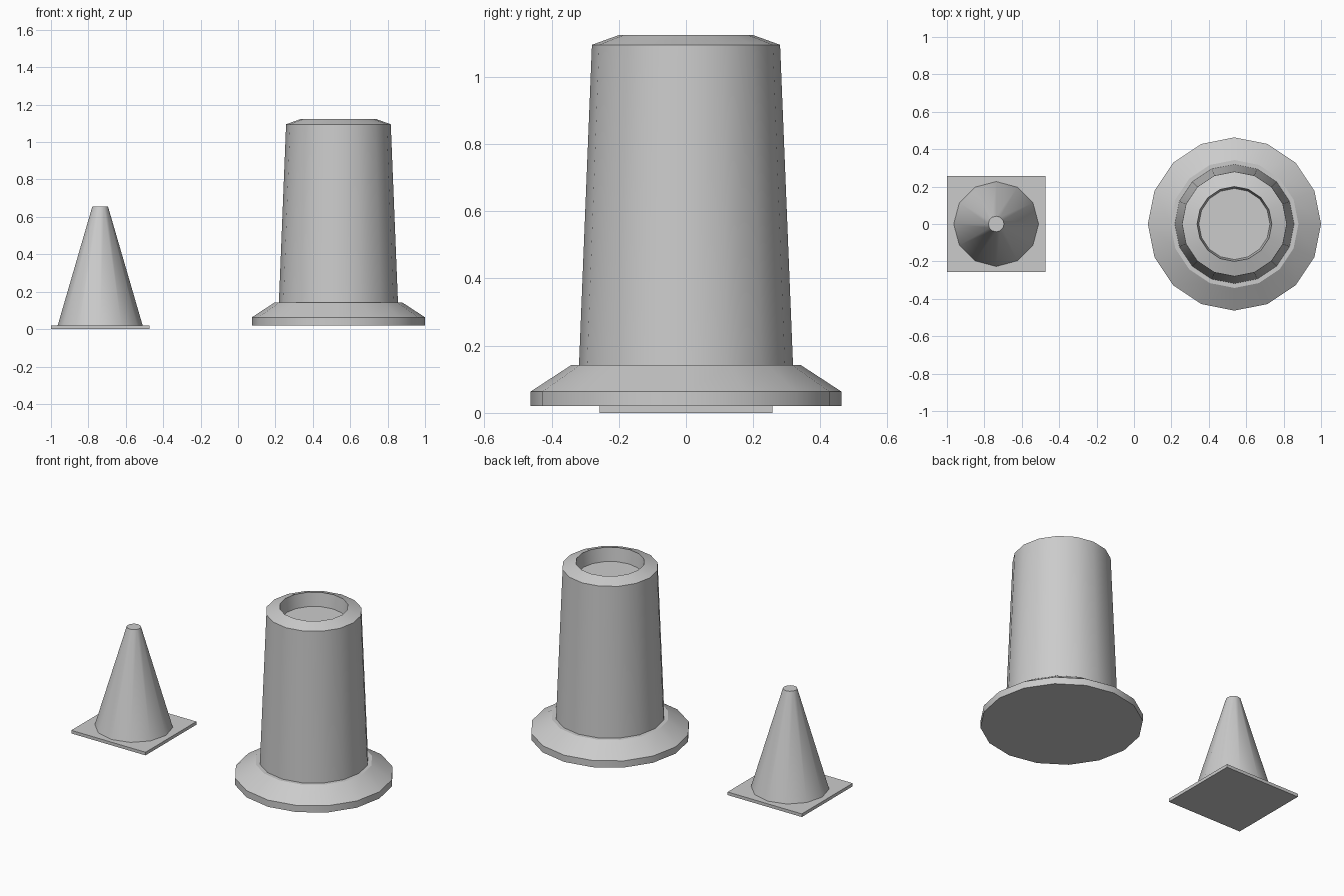
import bpy, bmesh, math

cube = bpy.data.objects.get("Cube")
if cube:
    bpy.data.objects.remove(cube, do_unlink=True)

grey = bpy.data.materials.new("plain_grey")
grey.use_nodes = True
colour = (0.6, 0.6, 0.6, 1)
grey.diffuse_color = colour
grey.node_tree.nodes["Principled BSDF"].inputs["Base Color"].default_value = colour


def finish(name, bm, location):
    bmesh.ops.recalc_face_normals(bm, faces=bm.faces)
    mesh = bpy.data.meshes.new(name)
    bm.to_mesh(mesh)
    bm.free()
    mesh.materials.append(grey)
    obj = bpy.data.objects.new(name, mesh)
    obj.location = location
    bpy.context.collection.objects.link(obj)
    bpy.ops.object.select_all(action='DESELECT')
    obj.select_set(True)
    bpy.context.view_layer.objects.active = obj
    bpy.ops.object.shade_smooth_by_angle(angle=math.radians(31))
    return obj


def lathe(name, profile, sides, location):
    """Closed solid turned from (radius, height) points, capped at both ends."""
    bm = bmesh.new()
    rings = []
    for r, z in profile:
        angles = [math.tau * i / sides for i in range(sides)]
        rings.append([bm.verts.new((r * math.cos(a), r * math.sin(a), z)) for a in angles])
    for low, high in zip(rings, rings[1:]):
        for i in range(sides):
            j = (i + 1) % sides
            bm.faces.new((low[i], low[j], high[j], high[i]))
    bm.faces.new(rings[0][::-1])
    bm.faces.new(rings[-1])
    return finish(name, bm, location)


# Small cone on a thin square foot
cone_x, barrel_x = -0.737, 0.537
lathe("cone_body", [(0.227, 0.02), (0.042, 0.655)], 12, (cone_x, 0, 0))

bm = bmesh.new()
bmesh.ops.create_cube(bm, size=1)
bmesh.ops.scale(bm, vec=(0.525, 0.514, 0.02), verts=bm.verts)
finish("cone_foot", bm, (cone_x, 0, 0.01))

# Traffic barrel: wide flange, and a tapered drum with a recessed top
lathe("barrel_flange", [(0.463, 0.02), (0.463, 0.063), (0.342, 0.142)], 16, (barrel_x, 0, 0))
lathe("barrel_drum", [(0.319, 0.13), (0.28, 1.095), (0.2, 1.124), (0.19, 1.037)],
      16, (barrel_x, 0, 0))
